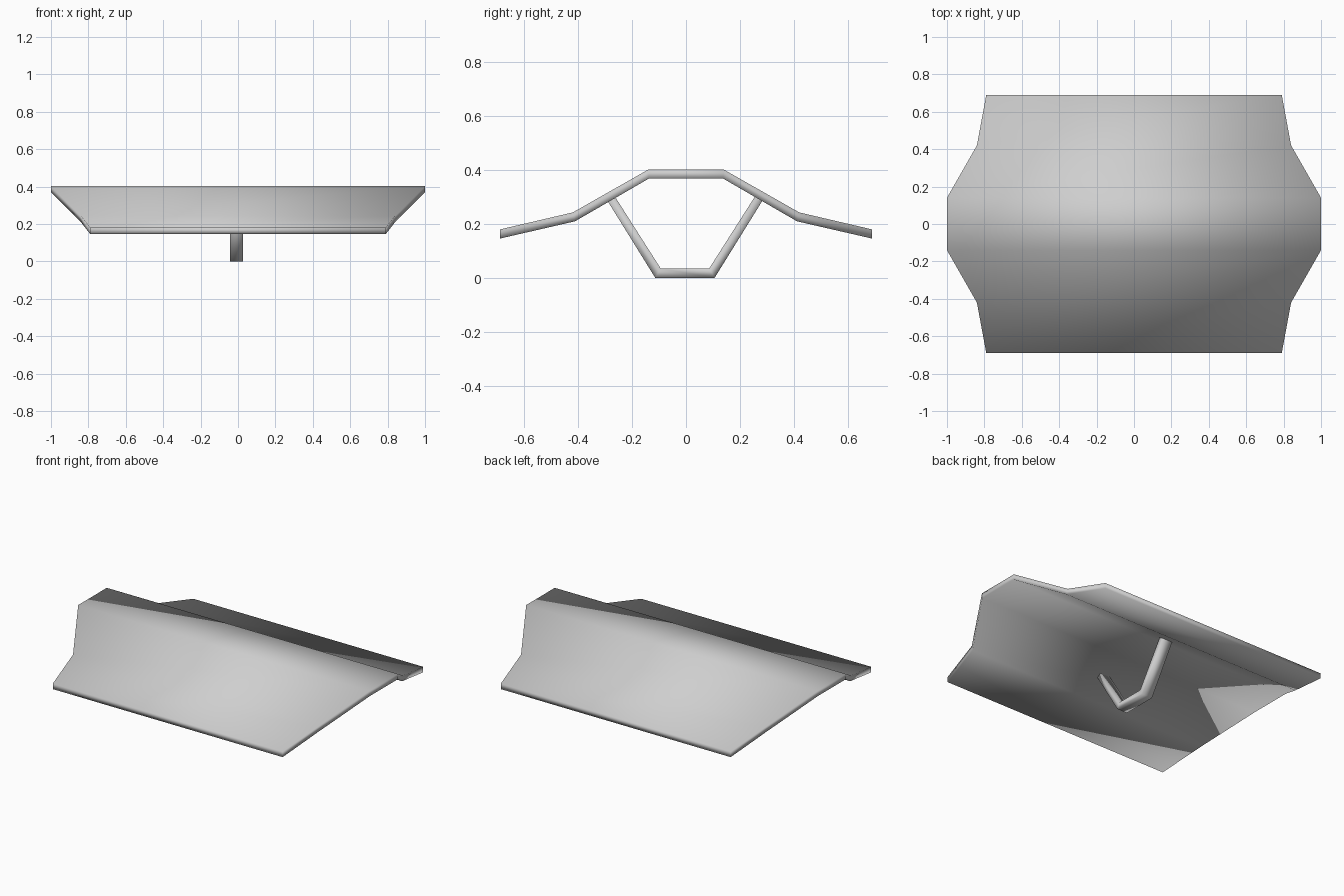
import bpy

if "Cube" in bpy.data.objects:
    bpy.data.objects.remove(bpy.data.objects["Cube"])

grey = bpy.data.materials.new("light grey")
grey.diffuse_color = (0.62, 0.62, 0.62, 1)
grey.use_nodes = True
grey.node_tree.nodes["Principled BSDF"].inputs["Base Color"].default_value = grey.diffuse_color


def band(name, sections):
    """Smooth closed strip; each section is (y_top, z_top, y_low, z_low, x_min, x_max)."""
    verts, faces = [], []
    for yt, zt, yl, zl, x0, x1 in sections:
        verts += [(x0, yt, zt), (x1, yt, zt), (x1, yl, zl), (x0, yl, zl)]
    for i in range(len(sections) - 1):
        a, b = 4 * i, 4 * i + 4
        for k in range(4):
            n = (k + 1) % 4
            faces.append((a + k, a + n, b + n, b + k))
    e = len(verts) - 4
    faces += [(3, 2, 1, 0), (e, e + 1, e + 2, e + 3)]
    mesh = bpy.data.meshes.new(name)
    mesh.from_pydata(verts, [], faces)
    mesh.materials.append(grey)
    mesh.shade_smooth()
    obj = bpy.data.objects.new(name, mesh)
    bpy.context.collection.objects.link(obj)
    return obj


def mirrored(half):
    """Continue a list of half sections to the far side in y."""
    return [(-a, b, -c, d, e, f) for a, b, c, d, e, f in half] + half[::-1]


# Folded shield plate, widest along its raised middle
band("shield_plate", mirrored([
    (0.69, 0.18, 0.69, 0.146, -0.79, 0.79),
    (0.42, 0.243, 0.412, 0.21, -0.84, 0.84),
    (0.14, 0.402, 0.137, 0.369, -1.0, 1.0),
]))

# Bent grip bar under the plate
grip = band("grip_handle", mirrored([
    (0.26, 0.302, 0.288, 0.287, -0.035, 0.035),
    (0.09, 0.035, 0.11, 0.0, -0.035, 0.035),
]))
grip.location = (-0.008, -0.004, 0)
